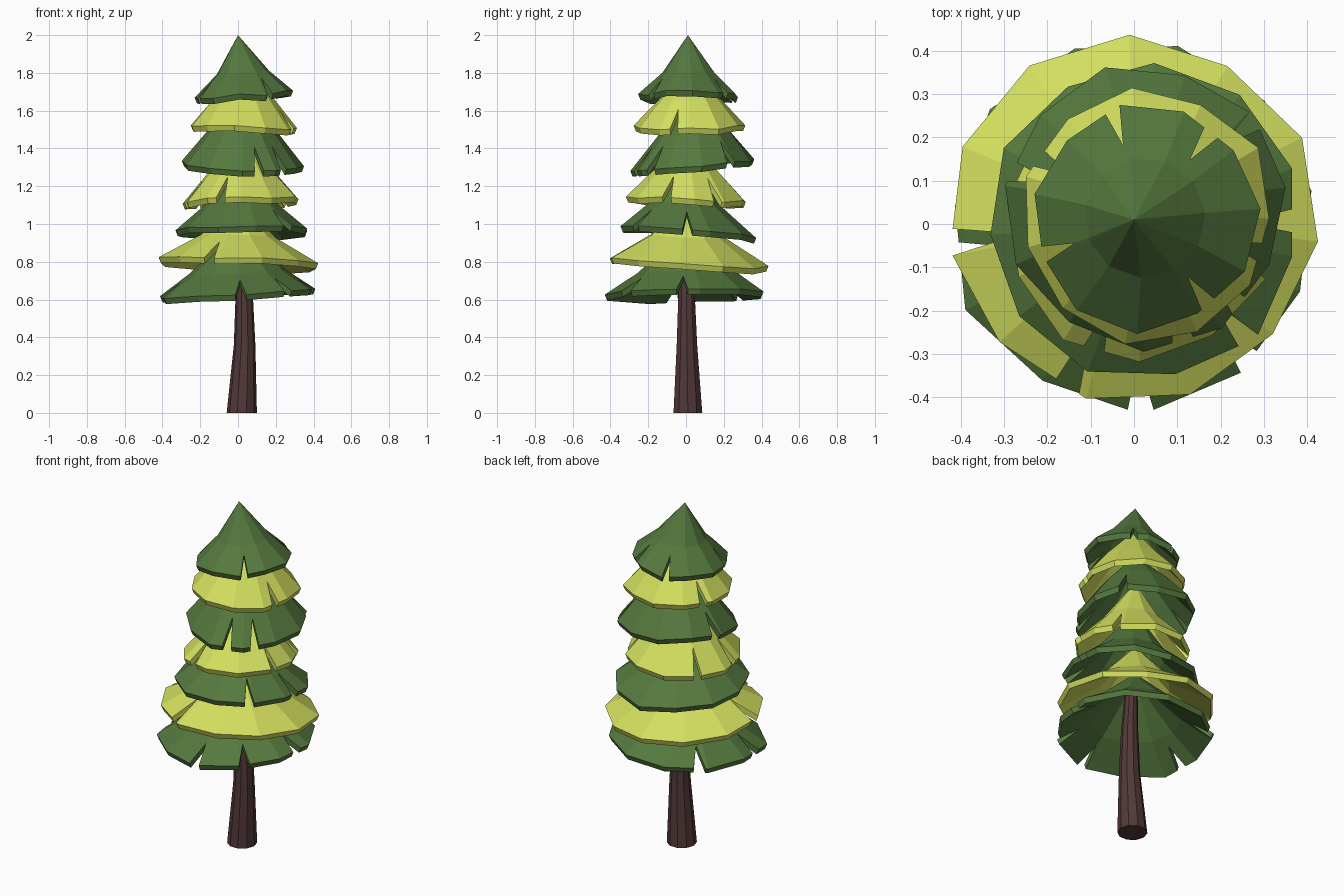
import bpy, bmesh, math, random
from mathutils import Vector

cube = bpy.data.objects.get("Cube")
if cube:
    bpy.data.objects.remove(cube, do_unlink=True)


def material(name, rgb):
    mat = bpy.data.materials.new(name)
    mat.use_nodes = True
    mat.diffuse_color = (*rgb, 1)
    mat.node_tree.nodes["Principled BSDF"].inputs["Base Color"].default_value = (*rgb, 1)
    return mat


GREEN = material("dark green needles", (0.09, 0.19, 0.048))
YELLOW = material("yellow green needles", (0.65, 0.74, 0.115))
BARK = material("brown bark", (0.085, 0.04, 0.04))


def finish(bm, name, mat):
    bmesh.ops.recalc_face_normals(bm, faces=bm.faces)
    mesh = bpy.data.meshes.new(name)
    bm.to_mesh(mesh)
    bm.free()
    mesh.materials.append(mat)
    bpy.context.collection.objects.link(bpy.data.objects.new(name, mesh))


def bridge(bm, a, b):
    """Join two closed loops of vertices with quads."""
    for i in range(len(a)):
        j = (i + 1) % len(a)
        bm.faces.new((a[i], a[j], b[j], b[i]))


def fan(bm, loop, tip):
    for i in range(len(loop)):
        bm.faces.new((loop[i], loop[(i + 1) % len(loop)], tip))


def branch_tier(name, mat, center, rim_r, rim_z, mid_r, mid_dz, top_dz, tilt, notches, seed):
    """Hollow, slightly crooked skirt with V notches cut into its rim."""
    rng = random.Random(seed)
    sides, half = 11, 0.075
    step = math.tau / sides
    phase = rng.random() * step

    # Facet corners for the middle and the rim
    mids, rims = [], []
    for i in range(sides):
        a = phase + i * step
        wobble = rng.uniform(0.97, 1.04)
        for ring, r, z in ((mids, mid_r, rim_z + mid_dz),
                           (rims, rim_r * wobble, rim_z + rng.uniform(-0.01, 0.01))):
            x, y = center[0] + r * math.cos(a), center[1] + r * math.sin(a)
            ring.append(Vector((x, y, z + tilt[0] * x + tilt[1] * y)))

    def on_ring(ring, a):
        u = ((a - phase) % math.tau) / step
        i = int(u) % sides
        return ring[i].lerp(ring[(i + 1) % sides], u - int(u))

    # Columns around the tier: facet corners, plus three per notch
    cuts = [math.radians(n) % math.tau for n in notches]
    columns = [(c + d * half, d == 0) for c in cuts for d in (-1, 0, 1)]
    for i in range(sides):
        a = phase + i * step
        if all(abs((a - c + math.pi) % math.tau - math.pi) > half * 1.3 for c in cuts):
            columns.append((a, False))
    columns.sort(key=lambda col: col[0] % math.tau)

    bm = bmesh.new()
    mid, rim, lip, under = [], [], [], []
    for a, is_notch in columns:
        m, r = on_ring(mids, a), on_ring(rims, a)
        edge = m.lerp(r, 0.3 if is_notch else 1)
        inward = Vector((-math.cos(a), -math.sin(a), 0)) * 0.012
        mid.append(bm.verts.new(m))
        rim.append(bm.verts.new(edge))
        lip.append(bm.verts.new(edge + inward + Vector((0, 0, -0.03))))
        under.append(bm.verts.new(m + inward + Vector((0, 0, -0.03))))
    tip = Vector((0, 0.01, rim_z + top_dz))
    fan(bm, mid, bm.verts.new(tip))
    bridge(bm, mid, rim)
    bridge(bm, rim, lip)
    bridge(bm, lip, under)
    fan(bm, under, bm.verts.new(tip - Vector((0, 0, 0.045))))
    finish(bm, name, mat)


# Branch tiers, from the top down
branch_tier("top_tier", GREEN, (0.025, 0.015), 0.26, 1.68, 0.14, 0.12, 0.32,
            (0.07, 0), (107, 52, 200, -54), 1)
branch_tier("second_tier", YELLOW, (0.03, 0.02), 0.29, 1.515, 0.17, 0.14, 0.35,
            (-0.02, 0.01), (-18, 152), 2)
branch_tier("third_tier", GREEN, (0.025, 0.04), 0.325, 1.31, 0.19, 0.17, 0.4,
            (-0.03, 0.1), (-74, -46, 38, 165), 3)
branch_tier("fourth_tier", YELLOW, (0.015, 0.005), 0.315, 1.125, 0.16, 0.17, 0.42,
            (0.03, -0.04), (-110, -20, 33, 140, 190), 4)
branch_tier("fifth_tier", GREEN, (0.02, 0), 0.36, 0.965, 0.19, 0.14, 0.4,
            (0, -0.08), (-48, 1), 5)
branch_tier("sixth_tier", YELLOW, (0, 0.01), 0.42, 0.8, 0.2, 0.135, 0.35,
            (-0.04, -0.05), (-112, 187), 6)
branch_tier("bottom_tier", GREEN, (0, 0), 0.425, 0.635, 0.26, 0.11, 0.35,
            (0.04, 0.03), (-88, -50, -3, 135, 190), 7)

# Trunk: tapered and gently bent
bm = bmesh.new()
previous = None
for x, y, z, r in ((0.02, 0.01, 0, 0.08), (0.035, 0.005, 0.36, 0.057),
                   (0.033, 0.003, 0.62, 0.046), (0.02, 0, 0.85, 0.035)):
    loop = [bm.verts.new((x + r * math.cos(k * math.tau / 10),
                          y + r * math.sin(k * math.tau / 10), z)) for k in range(10)]
    if previous:
        bridge(bm, previous, loop)
    else:
        bm.faces.new(loop)
    previous = loop
bm.faces.new(previous)
finish(bm, "trunk", BARK)
